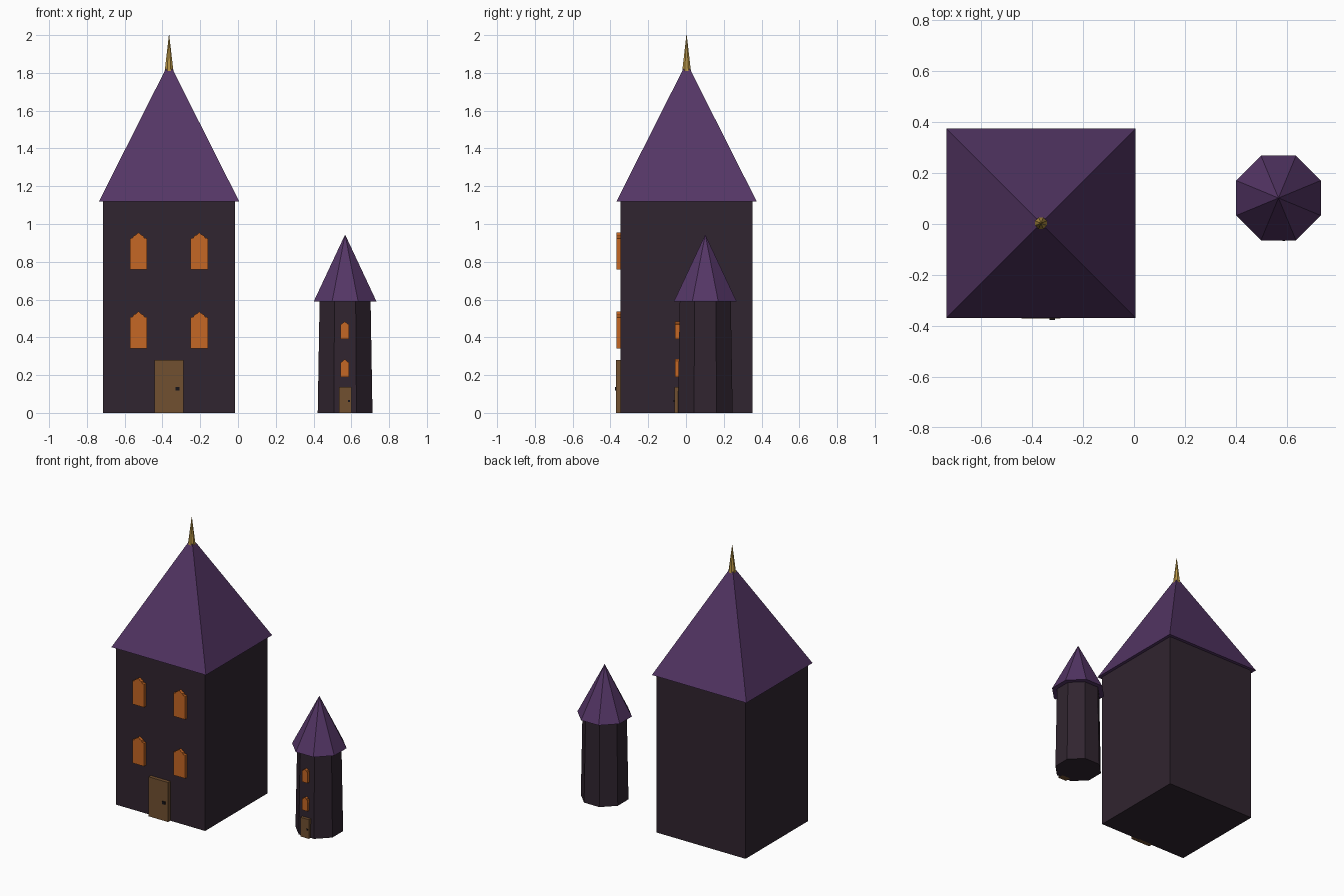
import bpy, bmesh, math
from mathutils import Matrix

if "Cube" in bpy.data.objects:
    bpy.data.objects.remove(bpy.data.objects["Cube"], do_unlink=True)


def material(name, colour):
    m = bpy.data.materials.new(name)
    m.use_nodes = True
    m.diffuse_color = (*colour, 1)
    m.node_tree.nodes["Principled BSDF"].inputs["Base Color"].default_value = (*colour, 1)
    return m


WALL = material("dark plum wall", (0.030, 0.018, 0.029))
ROOF = material("purple roof", (0.088, 0.036, 0.130))
GLOW = material("orange window", (0.56, 0.135, 0.018))
WOOD = material("brown door", (0.165, 0.08, 0.03))
GOLD = material("gold spire", (0.48, 0.30, 0.06))
IRON = material("black knob", (0.008, 0.007, 0.010))


def finish(name, bm, mat):
    bmesh.ops.recalc_face_normals(bm, faces=bm.faces)
    mesh = bpy.data.meshes.new(name)
    bm.to_mesh(mesh)
    bm.free()
    mesh.materials.append(mat)
    obj = bpy.data.objects.new(name, mesh)
    bpy.context.collection.objects.link(obj)
    return obj


def prism(name, mat, sides, centre, z0, z1, a0, a1):
    """Upright frustum with flat sides facing front; a0 and a1 are half widths."""
    bm = bmesh.new()
    k = 1 / math.cos(math.pi / sides)
    bmesh.ops.create_cone(bm, cap_ends=True, segments=sides,
                          radius1=a0 * k, radius2=a1 * k, depth=z1 - z0)
    bmesh.ops.rotate(bm, verts=bm.verts, matrix=Matrix.Rotation(math.pi / sides, 3, "Z"))
    # Put one flat side square to the front
    best = min(bm.verts, key=lambda v: v.co.y)
    if abs(best.co.x) < 0.01 * a0:
        bmesh.ops.rotate(bm, verts=bm.verts, matrix=Matrix.Rotation(math.pi / sides, 3, "Z"))
    bmesh.ops.translate(bm, verts=bm.verts, vec=(*centre, (z0 + z1) / 2))
    return finish(name, bm, mat)


def plate(name, mat, outline, y_front, y_back):
    """Front-facing outline of (x, z) points, extruded backwards."""
    bm = bmesh.new()
    face = bm.faces.new([bm.verts.new((x, y_front, z)) for x, z in outline])
    out = bmesh.ops.extrude_face_region(bm, geom=[face])["geom"]
    verts = [g for g in out if isinstance(g, bmesh.types.BMVert)]
    bmesh.ops.translate(bm, verts=verts, vec=(0, y_back - y_front, 0))
    return finish(name, bm, mat)


def rect(x, z, w, h):
    return [(x - w / 2, z), (x + w / 2, z), (x + w / 2, z + h), (x - w / 2, z + h)]


def ogee(x, z, w, h):
    """Window outline with a small curved peak."""
    half = [(0.5, 0), (0.5, 0.84), (0.34, 0.85), (0.28, 0.91), (0.14, 0.94)]
    pts = half + [(0, 1)] + [(-a, b) for a, b in reversed(half)]
    return [(x + a * w, z + b * h) for a, b in pts]


# Large house
house = (-0.365, 0.003)
prism("house_walls", WALL, 4, house, 0, 1.12, 0.349, 0.349)
prism("house_roof", ROOF, 4, house, 1.12, 1.82, 0.371, 0.018)
prism("house_spire", GOLD, 8, house, 1.81, 2.0, 0.023, 0.001)
for row, z in (("lower", 0.342), ("upper", 0.76)):
    for side, x in (("right", -0.527), ("left", -0.205)):
        plate(f"house_{row}_{side}_window", GLOW, ogee(x, z, 0.092, 0.195), -0.367, -0.34)
plate("house_door", WOOD, rect(-0.365, 0, 0.152, 0.28), -0.371, -0.34)
plate("house_door_knob", IRON, rect(-0.321, 0.118, 0.022, 0.02), -0.377, -0.37)

# Small tower
tower = (0.567, 0.102)
prism("tower_walls", WALL, 8, tower, 0, 0.59, 0.145, 0.135)
prism("tower_roof", ROOF, 8, tower, 0.59, 0.943, 0.166, 0.0005)
for row, z in (("lower", 0.19), ("upper", 0.39)):
    plate(f"tower_{row}_window", GLOW, ogee(0.565, z, 0.043, 0.094), -0.059, -0.02)
plate("tower_door", WOOD, rect(0.567, 0, 0.066, 0.136), -0.062, -0.02)
plate("tower_door_knob", IRON, rect(0.587, 0.058, 0.01, 0.01), -0.066, -0.061)
